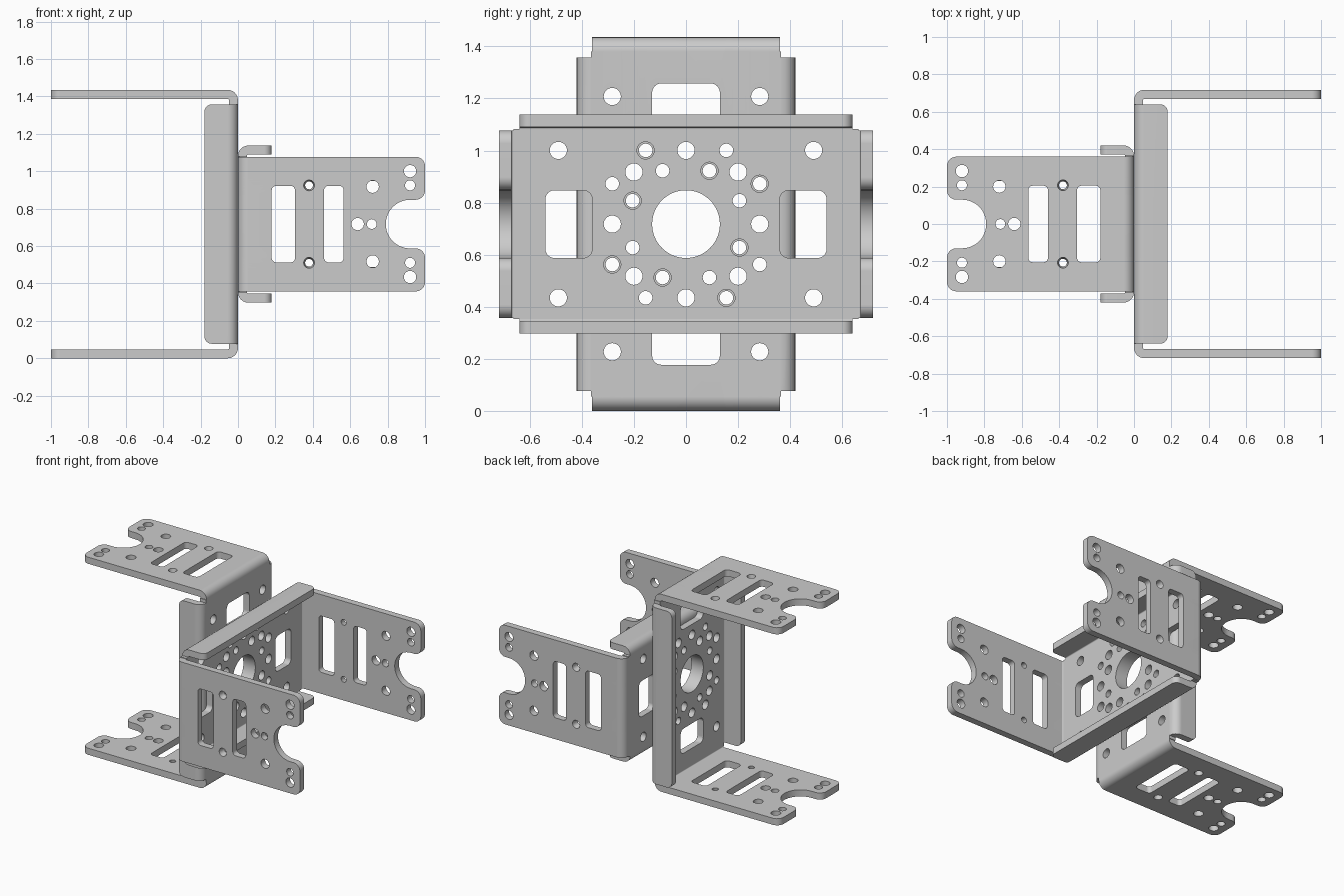
import bpy, bmesh
from math import pi, sin, cos, radians
from mathutils import Matrix, Vector

if "Cube" in bpy.data.objects:
    bpy.data.objects.remove(bpy.data.objects["Cube"])

T, R = 0.048, 0.055            # sheet thickness, outer bend radius
L = R * pi / 2                 # flat length of a bend
UQ, UR = 0.7175 - R, 0.42 - R  # bend start for arms (q) and flanges (r)
SEG = 6


def arm(p):
    """Flat q coordinate of an arm feature at folded depth p."""
    return UQ + L + p - R


def flange(p):
    return UR + L + p - R


def circle(q, r, rad, n=28):
    return [(q + rad * cos(2 * pi * i / n), r + rad * sin(2 * pi * i / n)) for i in range(n)]


def rounded(pts, closed=True):
    """Round right-angled corners of (x, y, radius) points."""
    out, n = [], len(pts)
    for i, (x, y, rad) in enumerate(pts):
        if rad == 0:
            out.append((x, y))
            continue
        p = Vector((x, y))
        d1 = (Vector(pts[i - 1][:2]) - p).normalized()
        d2 = (Vector(pts[(i + 1) % n][:2]) - p).normalized()
        c = p + (d1 + d2) * rad
        for k in range(7):
            a = k * pi / 12
            out.append(tuple(c - (d2 * cos(a) + d1 * sin(a)) * rad))
    return out


def slot(q0, q1, h, rad):
    return rounded([(q0, -h, rad), (q1, -h, rad), (q1, h, rad), (q0, h, rad)])


def flat_loops():
    # Outline: one quadrant, mirrored twice
    notch = [(arm(.92) - .13 * cos(a), .13 * sin(a), 0) for a in [i * pi / 24 for i in range(13)]]
    quad = rounded(notch + [(arm(1), .13, .05), (arm(1), .36, .05), (UQ, .36, 0), (UQ, UR, 0),
                            (.64, UR, 0), (.64, flange(.18), .04), (0, flange(.18), 0)])[:-1]
    outline = (quad + [(-q, r) for q, r in reversed(quad)]
               + [(-q, -r) for q, r in quad[1:]] + [(q, -r) for q, r in reversed(quad[1:])])
    loops = [outline, circle(0, 0, .13, 64)]

    # Web holes
    for a, b in [(0, .283), (0, -.283), (.283, 0), (-.283, 0)]:
        loops.append(circle(a, b, .033))
    for s in (1, -1):
        for t in (1, -1):
            loops.append(circle(.2 * s, .2 * t, .033))
            loops.append(circle(.49 * s, .283 * t, .033))
    for k in (1, -1):
        for a, b, rad in [(-.155, .283, .033), (.155, .283, .026), (.283, .155, .033),
                          (-.283, .155, .026), (.09, .205, .033), (-.09, .205, .026),
                          (-.205, .09, .033), (.205, .09, .026)]:
            loops.append(circle(a * k, b * k, rad))

    # Windows in the web, slots and holes in both arms
    for s in (1, -1):
        loops.append(slot(.36 * s, .54 * s, .13, .035))
        loops.append(slot(arm(.18) * s, arm(.305) * s, .205, .025))
        loops.append(slot(arm(.46) * s, arm(.565) * s, .205, .025))
        for p, r, rad in [(.64, 0, .033), (.715, 0, .026)]:
            loops.append(circle(arm(p) * s, r, rad))
        for p, r, rad in [(.38, .207, .029), (.72, .2, .033), (.92, .283, .033), (.92, .207, .027)]:
            for t in (1, -1):
                loops.append(circle(arm(p) * s, r * t, rad))
    return loops


def fold(u, p, u0):
    """Fold flat coordinate u at depth p around the bend starting at u0."""
    s, d = (1 if u > 0 else -1), abs(u) - u0
    if d <= 1e-6:
        return u, p
    a = min(d / L, 1) * pi / 2
    return s * (u0 + (R - p) * sin(a)), R - (R - p) * cos(a) + max(d - L, 0)


def make_bracket_mesh():
    # Flat sheet blank from filled curves
    cu = bpy.data.curves.new("blank", 'CURVE')
    cu.dimensions, cu.fill_mode, cu.extrude = '2D', 'BOTH', T / 2
    for pts in flat_loops():
        sp = cu.splines.new('POLY')
        sp.points.add(len(pts) - 1)
        for pt, (x, y) in zip(sp.points, pts):
            pt.co = (x, y, 0, 1)
        sp.use_cyclic_u = True
    tmp = bpy.data.objects.new("blank", cu)
    bpy.context.collection.objects.link(tmp)
    me = bpy.data.meshes.new_from_object(tmp.evaluated_get(bpy.context.evaluated_depsgraph_get()))
    bpy.data.objects.remove(tmp)
    bm = bmesh.new()
    bm.from_mesh(me)
    bmesh.ops.remove_doubles(bm, verts=bm.verts, dist=1e-5)

    # Bend lines
    for axis, u0 in ((Vector((1, 0, 0)), UQ), (Vector((0, 1, 0)), UR)):
        for s in (1, -1):
            for k in range(SEG + 1):
                bmesh.ops.bisect_plane(bm, geom=bm.verts[:] + bm.edges[:] + bm.faces[:], dist=1e-5,
                                       plane_co=axis * s * (u0 + L * k / SEG), plane_no=axis)

    # Taper the screw holes, then fold (local axes become depth p, long q, short r)
    for v in bm.verts:
        q, r, p = v.co.x, v.co.y, v.co.z + T / 2
        cq, cr = arm(.38) * (1 if q > 0 else -1), .207 * (1 if r > 0 else -1)
        if p > T / 2 and (q - cq) ** 2 + (r - cr) ** 2 < .031 ** 2:
            q, r = cq + (q - cq) * .72, cr + (r - cr) * .72
        if abs(q) > UQ + 1e-6:
            q, p = fold(q, p, UQ)
        else:
            r, p = fold(r, p, UR)
        v.co = (p, q, r)
    bmesh.ops.recalc_face_normals(bm, faces=bm.faces)
    bm.to_mesh(me)
    bm.free()
    return me


# Two identical brackets back to back, the second turned a quarter
base = make_bracket_mesh()
turned = Matrix(((-1, 0, 0), (0, 0, 1), (0, 1, 0))).to_4x4()
for name, rot in (("right_bracket", Matrix.Identity(4)), ("left_bracket", turned)):
    me = base.copy()
    me.transform(Matrix.Translation((0, 0, .7175)) @ rot)
    ob = bpy.data.objects.new(name, me)
    bpy.context.collection.objects.link(ob)
    bpy.ops.object.select_all(action='DESELECT')
    ob.select_set(True)
    bpy.context.view_layer.objects.active = ob
    bpy.ops.object.shade_smooth_by_angle(angle=radians(30))
    wn = ob.modifiers.new("even_shading", 'WEIGHTED_NORMAL')
    wn.keep_sharp = True
